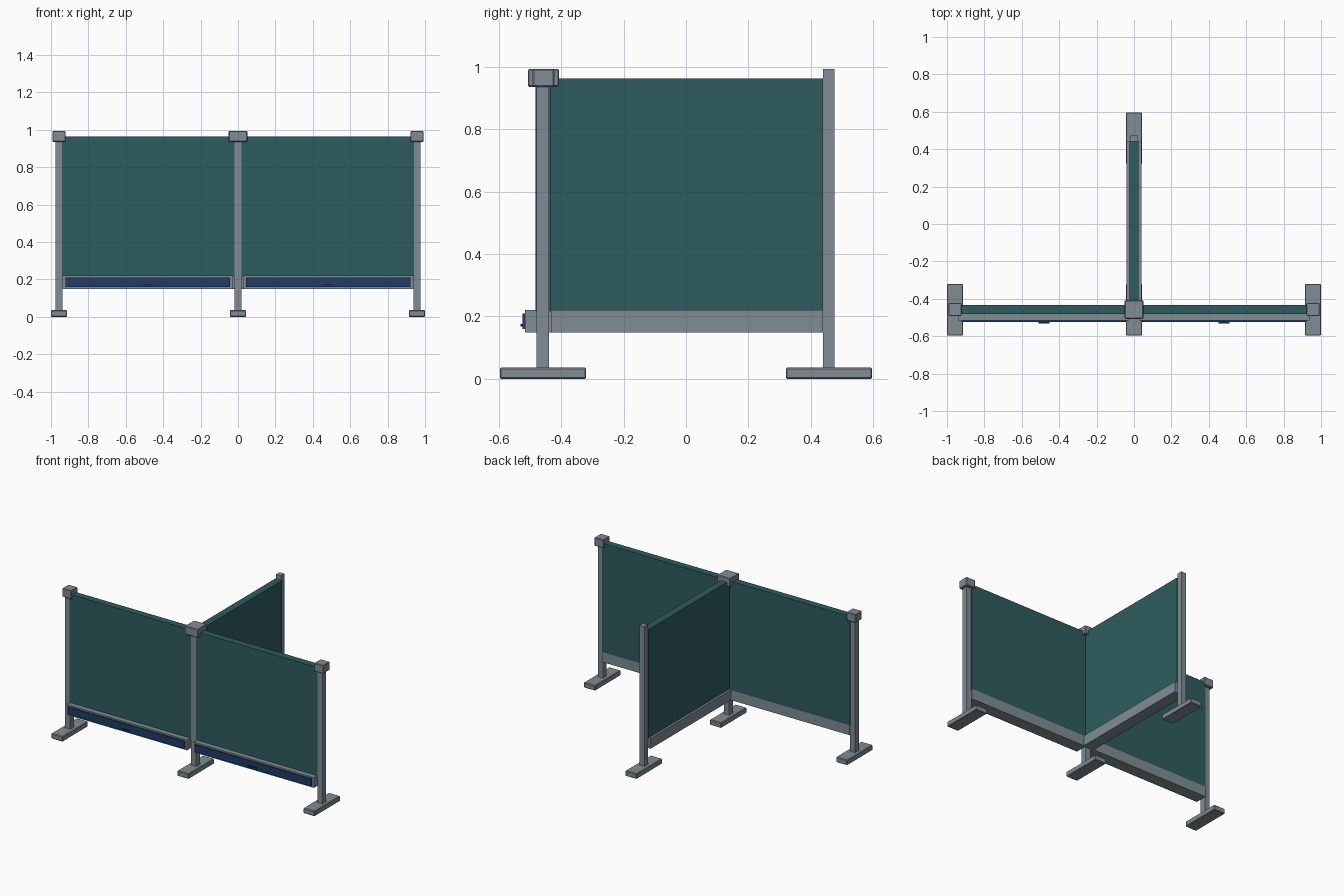
import bpy

if "Cube" in bpy.data.objects:
    bpy.data.objects.remove(bpy.data.objects["Cube"])


def material(name, color):
    m = bpy.data.materials.new(name)
    m.diffuse_color = (*color, 1.0)
    m.use_nodes = True
    m.node_tree.nodes["Principled BSDF"].inputs["Base Color"].default_value = m.diffuse_color
    return m


GREY = material("grey metal", (0.22, 0.265, 0.295))
TEAL = material("teal fabric", (0.027, 0.108, 0.115))
NAVY = material("navy drawer", (0.014, 0.048, 0.14))
DARK = material("dark navy pull", (0.008, 0.022, 0.06))


def box(name, x, y, z, mat, bevel=0.0):
    """Box from (min, max) ranges on each axis."""
    ranges = (x, y, z)
    bpy.ops.mesh.primitive_cube_add(size=1, location=[(a + b) / 2 for a, b in ranges])
    ob = bpy.context.object
    ob.name = name
    ob.scale = [b - a for a, b in ranges]
    bpy.ops.object.transform_apply(location=False, rotation=False, scale=True)
    ob.data.materials.append(mat)
    if bevel:
        mod = ob.modifiers.new("edge bevel", 'BEVEL')
        mod.width = bevel
        mod.segments = 1
    return ob


# Front row: three posts, each with a foot and a cap
for label, x, cap in (("left", -0.957, 0.035), ("centre", 0.0, 0.05), ("right", 0.957, 0.035)):
    box(label + "_post", (x - 0.019, x + 0.019), (-0.48, -0.44), (0.03, 0.97), GREY)
    box(label + "_foot", (x - 0.043, x + 0.043), (-0.597, -0.32), (0.0, 0.036), GREY, 0.004)
    box(label + "_cap", (x - cap, x + cap), (-0.457 - cap, -0.457 + cap),
        (0.936, 0.994), GREY, 0.004)

# Back post and its foot
box("back_post", (-0.019, 0.019), (0.44, 0.477), (0.03, 0.994), GREY)
box("back_foot", (-0.043, 0.043), (0.32, 0.597), (0.0, 0.036), GREY, 0.004)

# Front screens: panel, deep rail, drawer front and finger pull on each side
for label, s in (("left", -1), ("right", 1)):
    def span(a, b):
        return tuple(sorted((s * a, s * b)))
    box(label + "_panel", span(0.019, 0.94), (-0.482, -0.434), (0.215, 0.963), TEAL)
    box(label + "_rail", span(0.026, 0.938), (-0.516, -0.432), (0.149, 0.22), GREY)
    box(label + "_drawer", span(0.042, 0.922), (-0.525, -0.516), (0.159, 0.21), NAVY)
    box(label + "_pull", span(0.451, 0.511), (-0.531, -0.525), (0.168, 0.176), DARK)

# Dividing screen running to the back
box("divider_panel", (-0.025, 0.025), (-0.44, 0.44), (0.215, 0.963), TEAL)
box("divider_rail", (-0.04, 0.04), (-0.44, 0.44), (0.149, 0.22), GREY)
